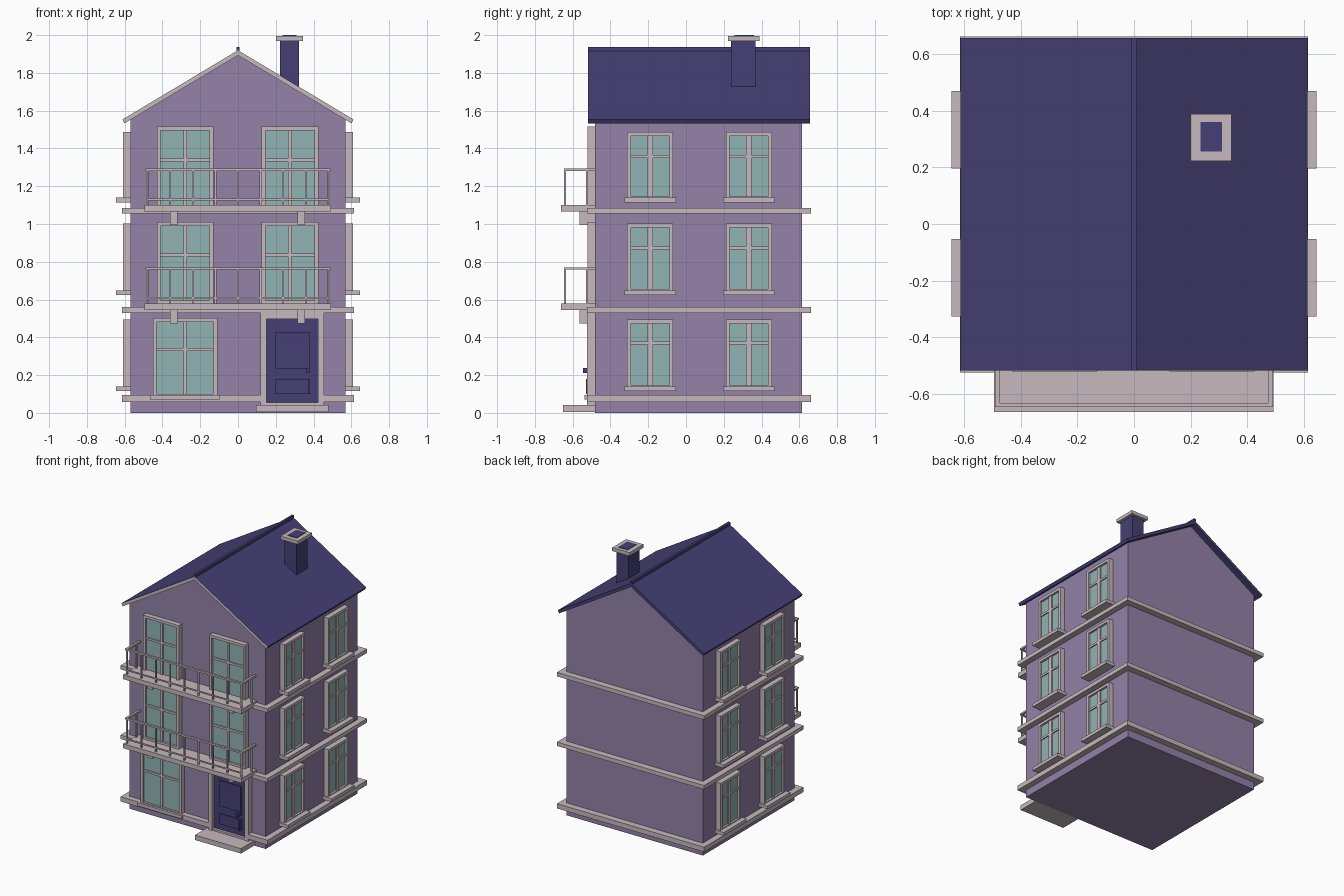
import bpy, bmesh, math
from mathutils import Matrix, Vector

if "Cube" in bpy.data.objects:
    bpy.data.objects.remove(bpy.data.objects["Cube"])


def material(name, rgb):
    m = bpy.data.materials.new(name)
    lin = [((c / 255 + 0.055) / 1.055) ** 2.4 for c in rgb]
    m.diffuse_color = (*lin, 1)
    m.use_nodes = True
    m.node_tree.nodes["Principled BSDF"].inputs["Base Color"].default_value = m.diffuse_color
    return m


WALL = material("mauve wall", (147, 130, 167))
TRIM = material("pale trim", (198, 186, 191))
ROOF = material("indigo roof", (70, 64, 117))
GLASS = material("teal glass", (146, 179, 181))


def finish(name, bm, *mats):
    bmesh.ops.recalc_face_normals(bm, faces=bm.faces[:])
    me = bpy.data.meshes.new(name)
    bm.to_mesh(me)
    bm.free()
    for m in mats:
        me.materials.append(m)
    ob = bpy.data.objects.new(name, me)
    bpy.context.collection.objects.link(ob)
    return ob


def boxes(name, mat, items, matrix=Matrix()):
    """One object from boxes given as (x0, x1, y0, y1, z0, z1)."""
    bm = bmesh.new()
    for x0, x1, y0, y1, z0, z1 in items:
        centre = Matrix.Translation(((x0 + x1) / 2, (y0 + y1) / 2, (z0 + z1) / 2))
        size = Matrix.Diagonal((x1 - x0, y1 - y0, z1 - z0, 1))
        bmesh.ops.create_cube(bm, size=1, matrix=matrix @ centre @ size)
    return finish(name, bm, mat)


def prism(name, profile, y0, y1, mats):
    """Extrude an xz profile along y; the front cap takes the last material."""
    bm = bmesh.new()
    face = bm.faces.new([bm.verts.new((x, y0, z)) for x, z in profile])
    ext = bmesh.ops.extrude_face_region(bm, geom=[face], use_keep_orig=True)
    for v in ext["geom"]:
        if isinstance(v, bmesh.types.BMVert):
            v.co.y = y1
    face.material_index = len(mats) - 1
    return finish(name, bm, *mats)


def window(name, wall, turn, u, w, z0, z1, bar_z, mullion, sill=None):
    """Framed four-pane window on a wall at distance `wall` from the middle."""
    m = Matrix.Rotation(turn, 4, 'Z') @ Matrix.Translation((u, -wall, 0))
    h, t = w / 2, 0.02
    out, bar = -0.038, -0.03
    parts = [(-h, -h + t, out, 0.01, z0, z1), (h - t, h, out, 0.01, z0, z1),
             (-h + t, h - t, out, 0.01, z1 - t, z1), (-h + t, h - t, out, 0.01, z0, z0 + t),
             (-mullion / 2, mullion / 2, bar, 0, z0 + t, z1 - t),
             (-h + t, -mullion / 2, bar, 0, bar_z - 0.008, bar_z + 0.008),
             (mullion / 2, h - t, bar, 0, bar_z - 0.008, bar_z + 0.008)]
    boxes(name + "_frame", TRIM, parts, m)
    boxes(name + "_glass", GLASS, [(-h + t, h - t, -0.022, 0, z0 + t, z1 - t)], m)
    if sill:
        boxes(name + "_sill", TRIM, [(-h - 0.015, h + 0.015, -sill, 0.01, z0 - 0.01, z0 + 0.014)], m)


# House body with gables
prism("house_body", [(-0.57, 0), (0.57, 0), (0.57, 1.555), (0, 1.897), (-0.57, 1.555)],
      -0.483, 0.613, [WALL])

# Roof slab with pale front edge, and ridge cap
prism("roof", [(-0.612, 1.553), (0, 1.92), (0.612, 1.553), (0.601, 1.533), (0, 1.893), (-0.601, 1.533)],
      -0.518, 0.656, [ROOF, TRIM])
boxes("ridge_cap", ROOF, [(-0.009, 0.009, -0.518, 0.656, 1.9, 1.936)])

# Chimney with ring cap and flue
boxes("chimney_stack", ROOF, [(0.222, 0.322, 0.237, 0.367, 1.68, 1.975),
                              (0.235, 0.311, 0.256, 0.361, 1.97, 2.0)])
boxes("chimney_cap", TRIM, [(0.2, 0.345, 0.222, 0.256, 1.97, 1.996), (0.2, 0.345, 0.361, 0.388, 1.97, 1.996),
                            (0.2, 0.235, 0.256, 0.361, 1.97, 1.996), (0.311, 0.345, 0.256, 0.361, 1.97, 1.996)])

# Storey bands around the house; the lowest one leaves the doorway open
for i, (z0, z1) in enumerate([(0.058, 0.094), (0.53, 0.56), (1.056, 1.086)]):
    ring = [(-0.615, -0.565, -0.525, 0.662, z0, z1), (0.565, 0.615, -0.525, 0.662, z0, z1),
            (-0.565, 0.565, 0.605, 0.662, z0, z1)]
    if i == 0:
        ring += [(-0.565, 0.125, -0.525, -0.475, z0, z1), (0.448, 0.565, -0.525, -0.475, z0, z1)]
    else:
        ring += [(-0.565, 0.565, -0.525, -0.475, z0, z1)]
    boxes(f"storey_band_{i + 1}", TRIM, ring)

# Side windows, two per storey on both long walls
for i, (z0, z1, bar) in enumerate([(0.125, 0.494, 0.37), (0.635, 1.002, 0.873), (1.125, 1.487, 1.358)]):
    for y, col in ((-0.19, "near"), (0.333, "far")):
        window(f"right_window_{i + 1}_{col}", 0.57, math.pi / 2, y, 0.243, z0, z1, bar, 0.03, 0.075)
        window(f"left_window_{i + 1}_{col}", 0.57, -math.pi / 2, -y, 0.243, z0, z1, bar, 0.03, 0.075)

# Front windows
window("front_window_ground", 0.483, 0, -0.28, 0.342, 0.08, 0.502, 0.335, 0.016, 0.055)
for i, z0 in enumerate((0.575, 1.08)):
    for x, side in ((-0.28, "left"), (0.275, "right")):
        window(f"front_window_{i + 2}_{side}", 0.483, 0, x, 0.3, z0, z0 + 0.435, z0 + 0.26, 0.018)

# Balconies: slab, brackets and railing
for i, z in enumerate((0.545, 1.067)):
    boxes(f"balcony_slab_{i + 1}", TRIM, [(-0.495, 0.493, -0.663, -0.48, z, z + 0.034)])
    boxes(f"balcony_brackets_{i + 1}", TRIM, [(c - 0.019, c + 0.019, -0.565, -0.48, z - 0.072, z)
                                              for c in (-0.34, 0.335)])
    top = z + 0.226
    rails = [(-0.49, 0.49, -0.647, -0.632, top - 0.013, top),
             (-0.482, 0.482, -0.643, -0.636, z + 0.058, z + 0.068)]
    rails += [(s - 0.008, s + 0.008, -0.632, -0.48, top - 0.013, top) for s in (-0.482, 0.482)]
    posts = [(-0.478 + k * 0.1195, -0.64) for k in range(9)] + [(-0.482, -0.525), (0.482, -0.525)]
    rails += [(x - 0.005, x + 0.005, y - 0.005, y + 0.005, z + 0.03, top - 0.01) for x, y in posts]
    boxes(f"balcony_railing_{i + 1}", TRIM, rails)

# Front door with frame, raised panels, handle and step
boxes("door_frame", TRIM, [(0.12, 0.15, -0.525, -0.48, 0.04, 0.53), (0.424, 0.454, -0.525, -0.48, 0.04, 0.53),
                           (0.15, 0.424, -0.525, -0.48, 0.498, 0.53), (0.15, 0.424, -0.52, -0.48, 0.04, 0.056)])
boxes("door", ROOF, [(0.15, 0.424, -0.5, -0.48, 0.05, 0.5)])
boxes("door_panels", ROOF, [(0.195, 0.378, -0.508, -0.5, 0.235, 0.428),
                            (0.195, 0.378, -0.508, -0.5, 0.1, 0.178)])
boxes("door_handle", ROOF, [(0.36, 0.378, -0.545, -0.5, 0.21, 0.237), (0.372, 0.382, -0.53, -0.5, 0.1, 0.18)])
boxes("door_step", TRIM, [(0.095, 0.48, -0.65, -0.475, 0.005, 0.042)])
